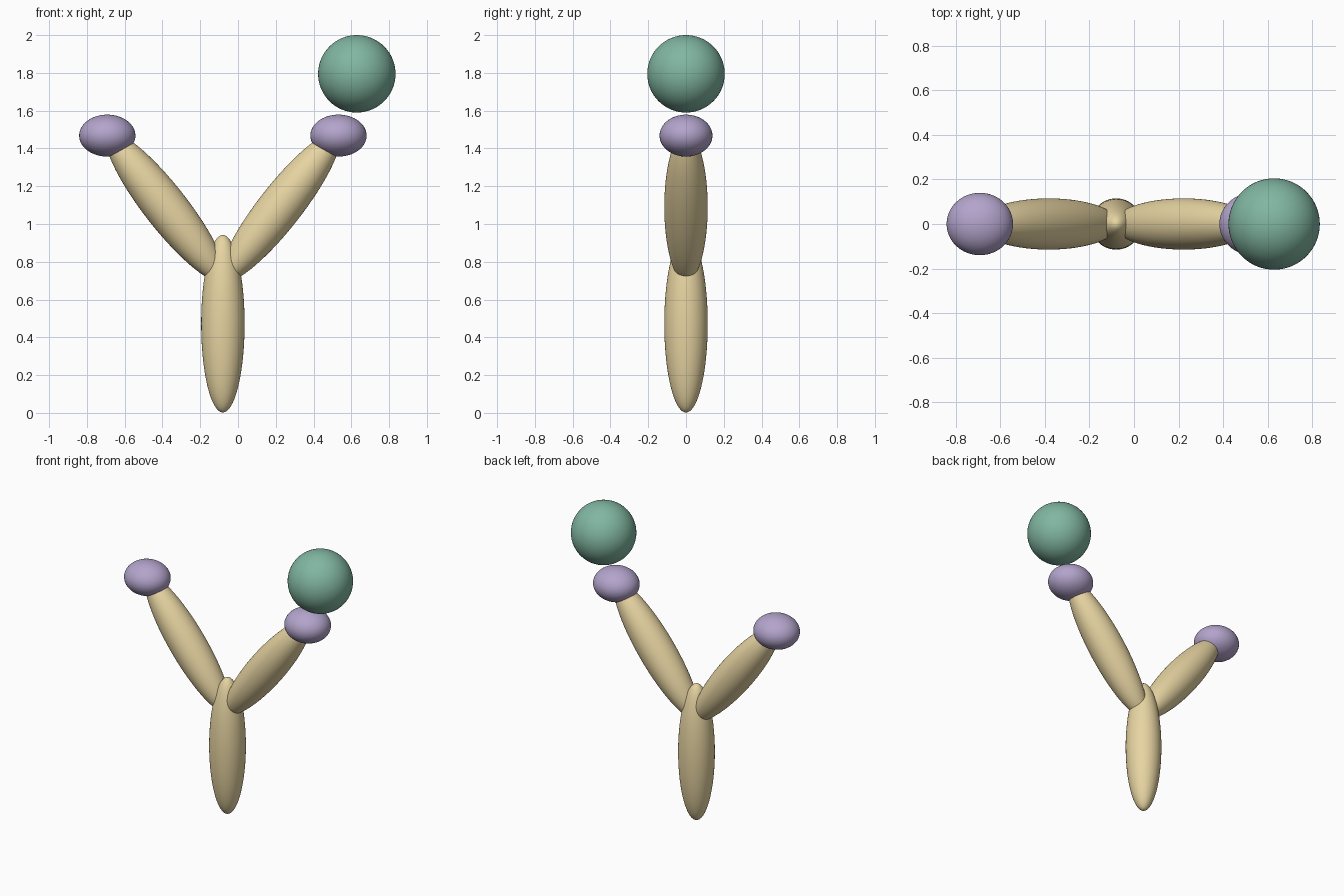
import bpy
from math import radians

if "Cube" in bpy.data.objects:
    bpy.data.objects.remove(bpy.data.objects["Cube"])


def material(name, color):
    m = bpy.data.materials.new(name)
    m.diffuse_color = color
    m.use_nodes = True
    m.node_tree.nodes["Principled BSDF"].inputs["Base Color"].default_value = m.diffuse_color
    return m


TAN = material("tan", (0.80, 0.66, 0.36, 1))
PURPLE = material("purple", (0.45, 0.37, 0.60, 1))
GREEN = material("green", (0.22, 0.47, 0.36, 1))


def ellipsoid(name, center, radii, mat, tilt=0):
    bpy.ops.mesh.primitive_uv_sphere_add(segments=64, ring_count=32, location=center,
                                         rotation=(0, radians(tilt), 0))
    ob = bpy.context.object
    ob.name = name
    ob.scale = radii
    ob.data.materials.append(mat)
    bpy.ops.object.shade_smooth()
    return ob


AXIS = -0.08  # x of the trunk, the fork is symmetric about it

# Trunk
ellipsoid("trunk", (AXIS, 0, 0.472), (0.115, 0.115, 0.47), TAN)

# Two branches with a flattened bud on each tip
for side, label in ((-1, "left"), (1, "right")):
    ellipsoid(label + "_branch", (AXIS + side * 0.303, 0, 1.09),
              (0.115, 0.115, 0.495), TAN, side * 38)
    ellipsoid(label + "_bud", (AXIS + side * 0.612, 0, 1.468),
              (0.149, 0.14, 0.111), PURPLE)

# Ball floating over the right bud
ellipsoid("ball", (0.629, 0, 1.795), (0.205, 0.205, 0.205), GREEN)
